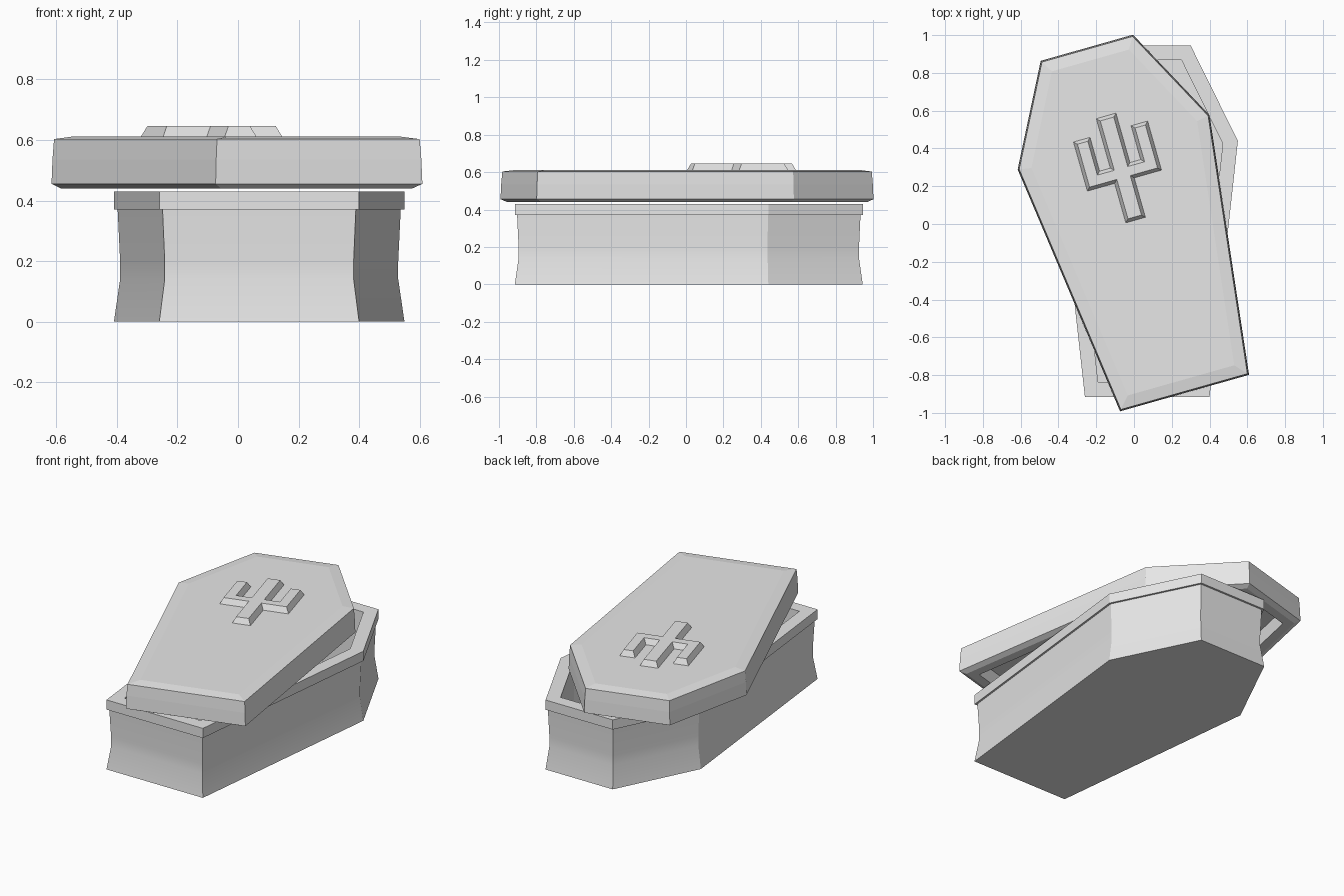
import bpy, bmesh, math
from mathutils import Vector

cube = bpy.data.objects.get("Cube")
if cube:
    bpy.data.objects.remove(cube, do_unlink=True)

stone = bpy.data.materials.new("plain grey")
stone.use_nodes = True
stone.diffuse_color = (0.8, 0.8, 0.8, 1)
stone.node_tree.nodes["Principled BSDF"].inputs["Base Color"].default_value = (0.8, 0.8, 0.8, 1)


def mirrored(half):
    """Closed counter-clockwise outline from its right half, front to back."""
    return [Vector(p) for p in half] + [Vector((-x, y)) for x, y in reversed(half)]


def inset(outline, d):
    """Move every edge inwards by d, keeping mitred corners."""
    result = []
    for i, p in enumerate(outline):
        a = (p - outline[i - 1]).normalized()
        b = (outline[(i + 1) % len(outline)] - p).normalized()
        n1, n2 = Vector((-a.y, a.x)), Vector((-b.y, b.x))
        result.append(p + (n1 + n2) * d / (1 + n1.dot(n2)))
    return result


def loft(name, outline, profile, location=(0, 0, 0), turn=0, smooth=None):
    """Skin rings of (inset, height) and cap both ends."""
    bm = bmesh.new()
    rings = [[bm.verts.new((p.x, p.y, z)) for p in inset(outline, d)] for d, z in profile]
    n = len(outline)
    for low, high in zip(rings, rings[1:]):
        for i in range(n):
            j = (i + 1) % n
            bm.faces.new((low[i], low[j], high[j], high[i]))
    bm.faces.new(list(reversed(rings[0])))
    bm.faces.new(rings[-1])
    bmesh.ops.recalc_face_normals(bm, faces=bm.faces)
    mesh = bpy.data.meshes.new(name)
    bm.to_mesh(mesh)
    bm.free()
    mesh.materials.append(stone)
    obj = bpy.data.objects.new(name, mesh)
    bpy.context.collection.objects.link(obj)
    obj.location = location
    obj.rotation_euler.z = turn
    if smooth:
        bpy.ops.object.select_all(action="DESELECT")
        obj.select_set(True)
        bpy.context.view_layer.objects.active = obj
        bpy.ops.object.shade_smooth_by_angle(angle=math.radians(smooth))
    return obj


# Open box: pinched walls, square rim, hollow inside
box_outline = mirrored([(0.33, -0.915), (0.48, 0.44), (0.23, 0.945)])
loft("coffin_box", box_outline,
     [(0, 0), (0.02, 0.14), (0.02, 0.2), (0.012, 0.37), (0, 0.37), (0, 0.43),
      (0.078, 0.43), (0.078, 0.05)],
     location=(0.07, 0, 0), smooth=20)

# Lid, swung askew: hollow underside, two side bands, shallow sloped top border
lid_place = dict(location=(0.009, 0.019, 0), turn=math.radians(15.8))
lid_outline = mirrored([(0.355, -0.95), (0.528, 0.43), (0.254, 0.95)])
loft("coffin_lid", lid_outline,
     [(0.085, 0.53), (0.085, 0.44), (0.03, 0.44), (0, 0.455), (0.003, 0.535),
      (0.008, 0.603), (0.07, 0.612)], **lid_place)

# Raised three-pronged emblem with sloped sides
emblem_outline = mirrored([(0.056, 0), (0.056, 0.217), (0.206, 0.217), (0.206, 0.491),
                           (0.111, 0.491), (0.111, 0.305), (0.056, 0.305), (0.056, 0.577)])
loft("lid_emblem", emblem_outline, [(0, 0.608), (0.019, 0.646)], **lid_place)
